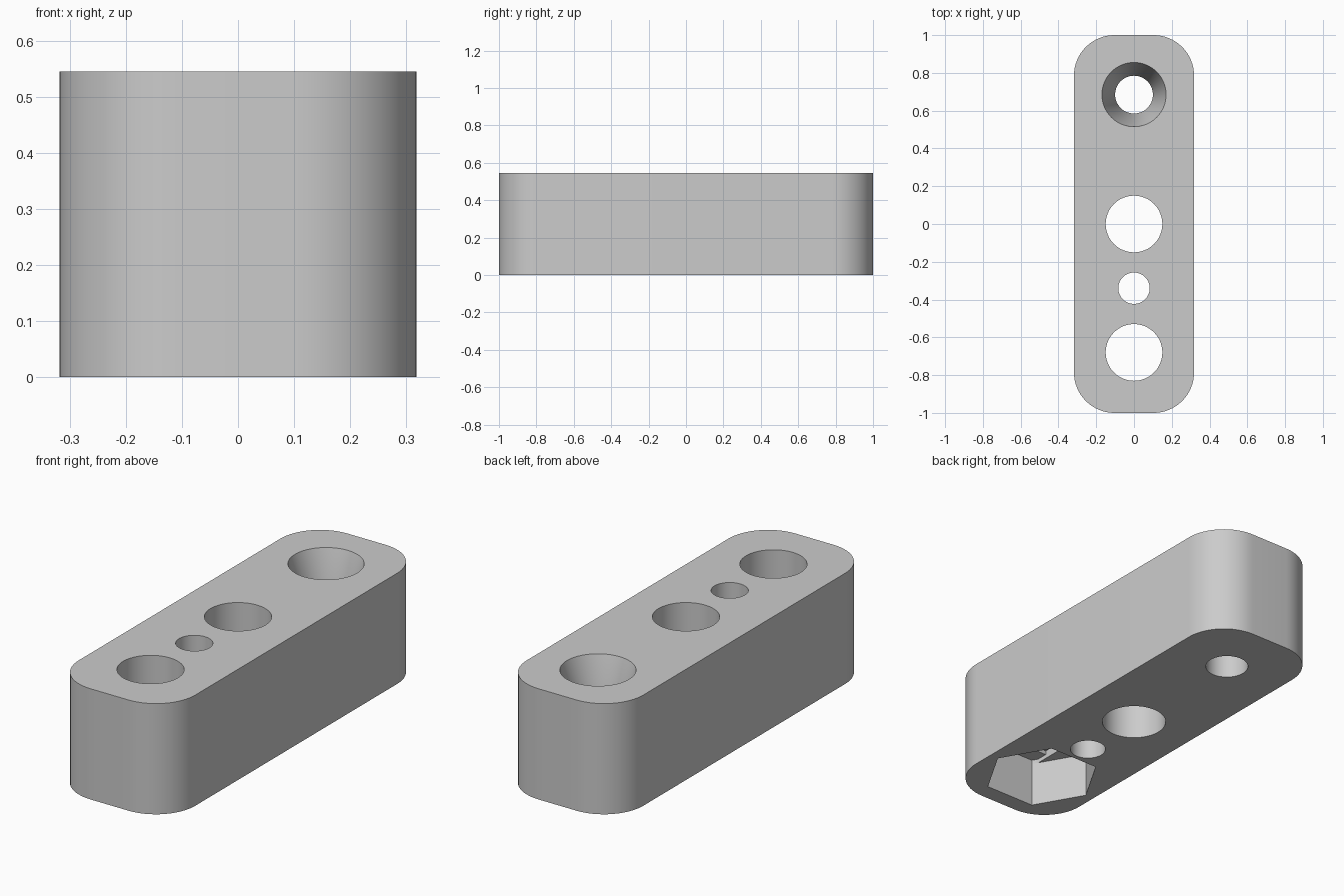
import bpy
import bmesh
from math import cos, sin, pi, radians, sqrt

cube = bpy.data.objects.get("Cube")
if cube:
    bpy.data.objects.remove(cube, do_unlink=True)

HALF_W, HALF_L, HEIGHT, CORNER = 0.318, 1.0, 0.545, 0.215
OVER = 0.1  # how far cutters reach past the body

grey = bpy.data.materials.new("plain_grey")
grey.diffuse_color = (0.6, 0.6, 0.6, 1)
grey.use_nodes = True
grey.node_tree.nodes["Principled BSDF"].inputs["Base Color"].default_value = (0.6, 0.6, 0.6, 1)


def loft(name, rings):
    """Closed solid through rings of (x, y) outlines at given heights."""
    bm = bmesh.new()
    loops = [[bm.verts.new((x, y, z)) for x, y in pts] for z, pts in rings]
    n = len(loops[0])
    for low, high in zip(loops, loops[1:]):
        for i in range(n):
            j = (i + 1) % n
            bm.faces.new((low[i], low[j], high[j], high[i]))
    bm.faces.new(loops[0][::-1])
    bm.faces.new(loops[-1])
    mesh = bpy.data.meshes.new(name)
    bm.to_mesh(mesh)
    bm.free()
    mesh.materials.append(grey)
    obj = bpy.data.objects.new(name, mesh)
    bpy.context.collection.objects.link(obj)
    return obj


def ring(y, radius, sides=64):
    return [(radius * cos(2 * pi * i / sides), y + radius * sin(2 * pi * i / sides))
            for i in range(sides)]


def cut(body, cutter):
    mod = body.modifiers.new(cutter.name, "BOOLEAN")
    mod.operation = "DIFFERENCE"
    mod.solver = "EXACT"
    mod.object = cutter
    bpy.context.view_layer.objects.active = body
    bpy.ops.object.modifier_apply(modifier=mod.name)
    bpy.data.objects.remove(cutter, do_unlink=True)


# Rounded block
outline = []
for quarter, (sx, sy) in enumerate([(1, 1), (-1, 1), (-1, -1), (1, -1)]):
    for i in range(17):
        a = pi / 2 * (quarter + i / 16)
        outline.append((sx * (HALF_W - CORNER) + CORNER * cos(a),
                        sy * (HALF_L - CORNER) + CORNER * sin(a)))
block = loft("mounting_block", [(0, outline), (HEIGHT, outline)])

# Straight through holes
for y, radius in [(0, 0.15), (-0.34, 0.083), (-0.68, 0.15)]:
    cut(block, loft("hole_cutter", [(-OVER, ring(y, radius)), (HEIGHT + OVER, ring(y, radius))]))

# Countersunk screw hole
SCREW_Y, SINK = 0.685, 0.25
cut(block, loft("countersink_cutter", [
    (-OVER, ring(SCREW_Y, 0.1)), (HEIGHT - SINK, ring(SCREW_Y, 0.1)),
    (HEIGHT, ring(SCREW_Y, 0.17)), (HEIGHT + OVER, ring(SCREW_Y, 0.17))]))

# Hexagonal nut pocket underneath, with two shallow steps in its ceiling
NUT_Y, NUT_R, SLOT = -0.68, 0.272, 0.152
side_y = (NUT_R - SLOT) * sqrt(3)
end_x, end_y = NUT_R / 2, NUT_R * sqrt(3) / 2
slot = [(SLOT, -side_y), (SLOT, side_y), (end_x, end_y), (-end_x, end_y),
        (-SLOT, side_y), (-SLOT, -side_y), (-end_x, -end_y), (end_x, -end_y)]
square = [(SLOT, -SLOT), (SLOT, SLOT), (-SLOT, SLOT), (-SLOT, -SLOT)]
for depth, points in [(0.225, ring(0, NUT_R, 6)), (0.245, slot), (0.265, square)]:
    placed = [(x, y + NUT_Y) for x, y in points]
    cut(block, loft("nut_pocket_cutter", [(-OVER, placed), (depth, placed)]))

# Smooth walls, crisp rims
for obj in bpy.context.selected_objects:
    obj.select_set(False)
block.select_set(True)
bpy.context.view_layer.objects.active = block
bpy.ops.object.shade_smooth_by_angle(angle=radians(30))
